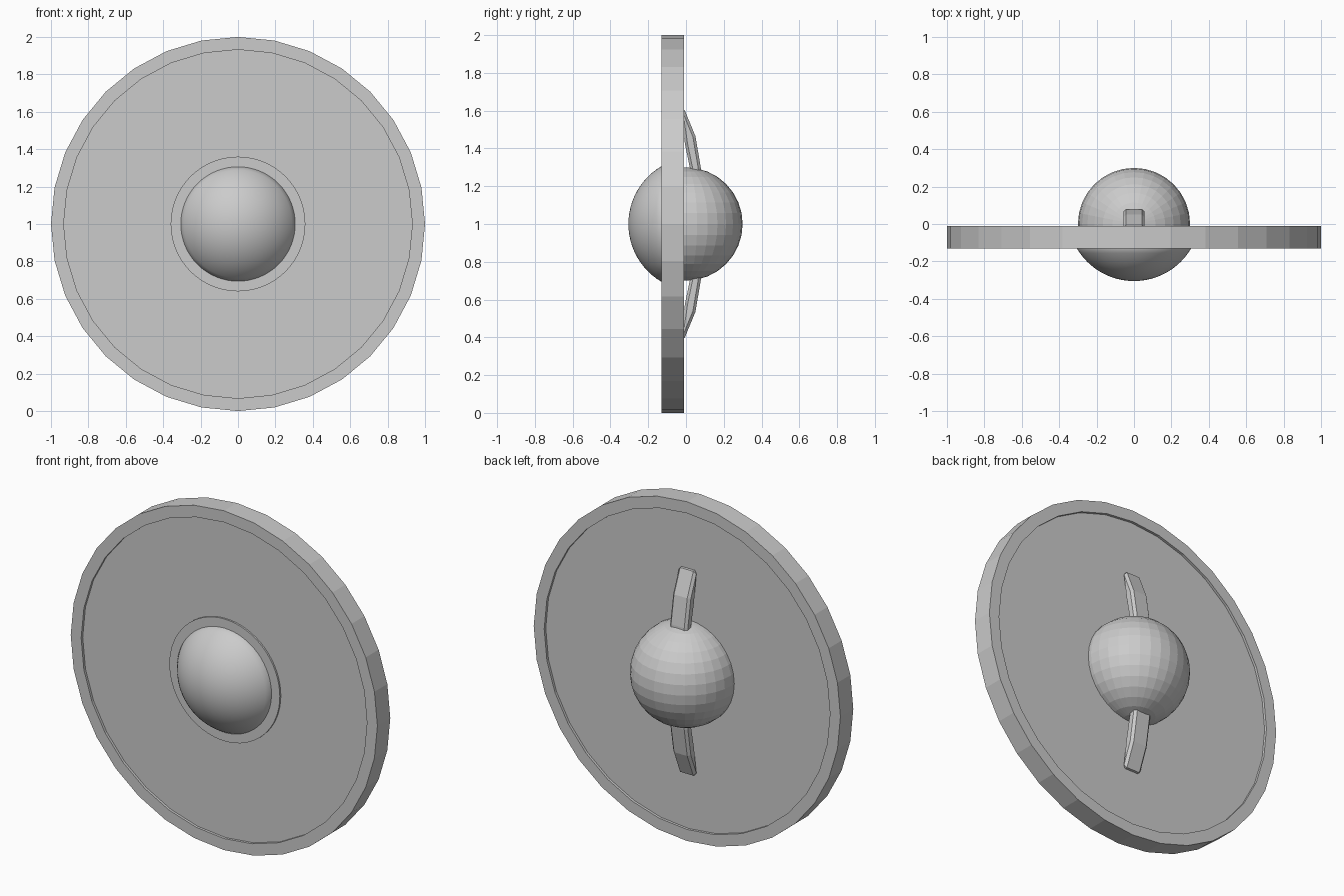
import bpy, bmesh, math
from mathutils import Matrix

if "Cube" in bpy.data.objects:
    bpy.data.objects.remove(bpy.data.objects["Cube"])

CZ = 1.0  # height of the disc centre


def lathe(name, profile, steps, closed):
    """Spin (radius, y) points around the y axis through the disc centre."""
    bm = bmesh.new()
    rings = []
    for r, y in profile:
        if r < 1e-6:
            rings.append([bm.verts.new((0, y, CZ))] * steps)
        else:
            rings.append([bm.verts.new((r * math.sin(2 * math.pi * i / steps), y,
                                        CZ + r * math.cos(2 * math.pi * i / steps)))
                          for i in range(steps)])
    pairs = list(zip(rings, rings[1:]))
    if closed:
        pairs.append((rings[-1], rings[0]))
    for a, b in pairs:
        for i in range(steps):
            j = (i + 1) % steps
            quad = list(dict.fromkeys([a[i], a[j], b[j], b[i]]))
            bm.faces.new(quad)
    return finish(name, bm)


def finish(name, bm):
    bmesh.ops.recalc_face_normals(bm, faces=bm.faces)
    me = bpy.data.meshes.new(name)
    bm.to_mesh(me)
    bm.free()
    ob = bpy.data.objects.new(name, me)
    bpy.context.collection.objects.link(ob)
    return ob


# Rim and slightly recessed face panel
lathe("rim", [(1.0, -0.13), (1.0, -0.01), (0.932, -0.01), (0.932, -0.13)], 32, True)
lathe("panel", [(0, -0.115), (0.94, -0.115), (0.94, -0.025), (0, -0.025)], 32, False)

# Front boss: raised flange with a smooth dome
lathe("boss_flange", [(0.29, -0.11), (0.36, -0.11), (0.36, -0.125), (0.29, -0.125)], 64, True)
R, base_y, height = 0.355, -0.13, 0.175
edge = math.acos((R - height) / R)
dome = [(R * math.sin(edge * k / 12), base_y - height + R - R * math.cos(edge * k / 12))
        for k in range(13)]
dome_ob = lathe("boss_dome", dome + [(dome[-1][0], -0.11)], 64, False)
for p in dome_ob.data.polygons:
    p.use_smooth = True

# Back boss: faceted ball
bm = bmesh.new()
bmesh.ops.create_uvsphere(bm, u_segments=32, v_segments=16, radius=0.3,
                          matrix=Matrix.Translation((0, 0, CZ)))
finish("back_boss", bm)

# Curved grip, extruded from a side profile mirrored top to bottom
outer = [(-0.012, 0.615), (0.05, 0.465), (0.078, 0.3), (0.088, 0.12)]
inner = [(0.03, 0.12), (0.02, 0.3), (-0.005, 0.42), (-0.03, 0.59)]
path = ([(y, z) for y, z in outer] + [(y, -z) for y, z in reversed(outer)]
        + [(y, -z) for y, z in reversed(inner)] + inner)
# keep a continuous loop: outer top-to-bottom, then inner bottom-to-top
path = (outer + [(y, -z) for y, z in reversed(outer)]
        + [(y, -z) for y, z in reversed(inner)] + inner)
bm = bmesh.new()
face = bm.faces.new([bm.verts.new((-0.057, y, CZ + z)) for y, z in path])
ext = bmesh.ops.extrude_face_region(bm, geom=[face])
bmesh.ops.translate(bm, vec=(0.114, 0, 0),
                    verts=[g for g in ext["geom"] if isinstance(g, bmesh.types.BMVert)])
grip = finish("grip", bm)
bev = grip.modifiers.new("chamfer", "BEVEL")
bev.width = 0.015
bev.segments = 1
bev.limit_method = 'ANGLE'
bev.angle_limit = math.radians(60)
